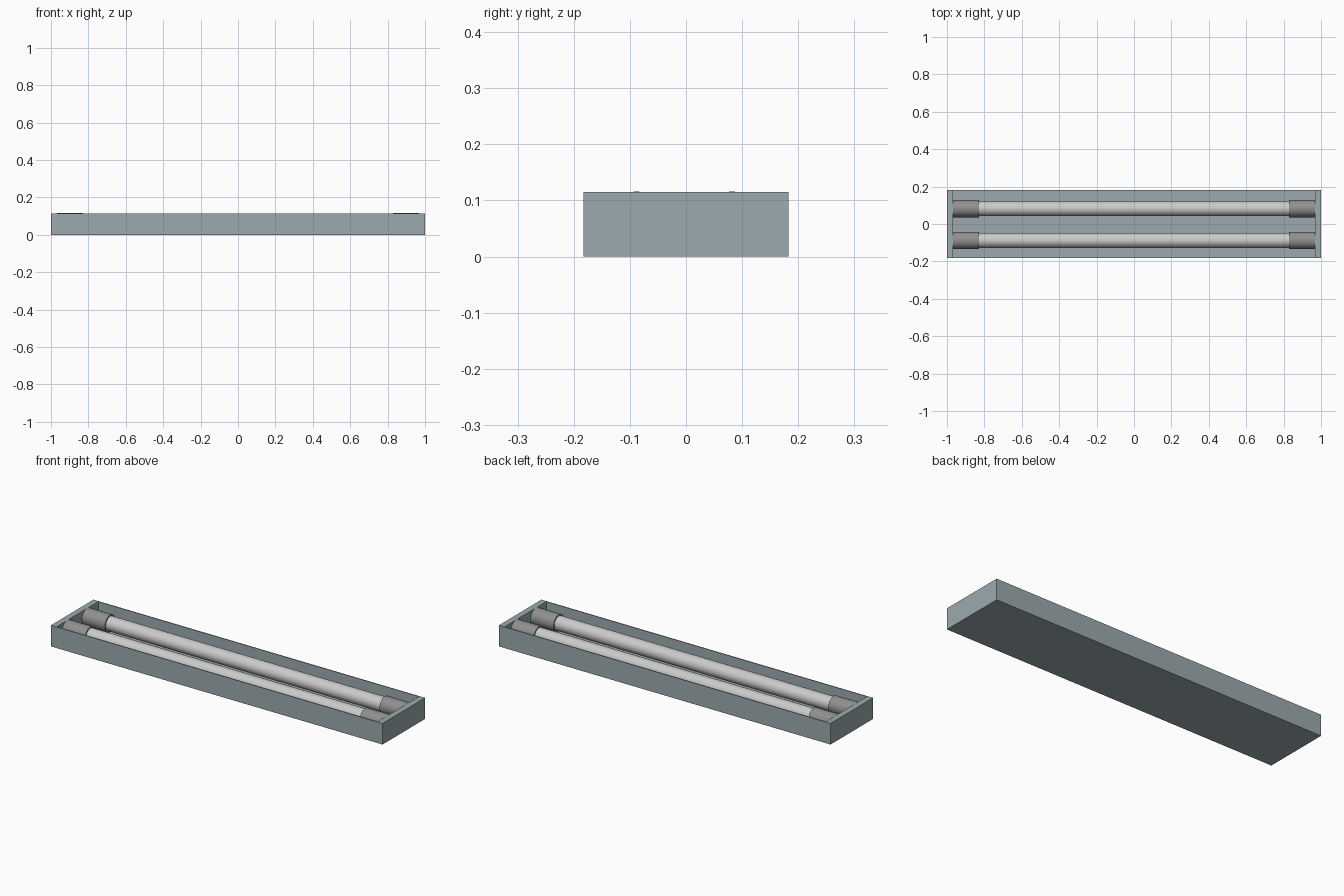
import bpy, bmesh, math
from mathutils import Matrix

if "Cube" in bpy.data.objects:
    bpy.data.objects.remove(bpy.data.objects["Cube"])

HALF_L, HALF_W, HEIGHT = 1.0, 0.183, 0.115
END_T, SIDE_T, FLOOR_T = 0.033, 0.005, 0.005


def material(name, rgb):
    m = bpy.data.materials.new(name)
    m.diffuse_color = (*rgb, 1)
    m.use_nodes = True
    m.node_tree.nodes["Principled BSDF"].inputs["Base Color"].default_value = m.diffuse_color
    return m


def finish(bm, name, mat):
    bmesh.ops.recalc_face_normals(bm, faces=bm.faces)
    me = bpy.data.meshes.new(name)
    bm.to_mesh(me)
    bm.free()
    if mat:
        me.materials.append(mat)
    ob = bpy.data.objects.new(name, me)
    bpy.context.collection.objects.link(ob)
    return ob


def rod(name, x0, x1, y, z, r, mat=None):
    bm = bmesh.new()
    m = Matrix.Translation(((x0 + x1) / 2, y, z)) @ Matrix.Rotation(math.pi / 2, 4, 'Y')
    bmesh.ops.create_cone(bm, cap_ends=True, segments=32, radius1=r, radius2=r,
                          depth=x1 - x0, matrix=m)
    ob = finish(bm, name, mat)
    bpy.context.view_layer.objects.active = ob
    ob.select_set(True)
    bpy.ops.object.shade_smooth_by_angle(angle=math.radians(40))
    ob.select_set(False)


housing_mat = material("housing_blue_grey", (0.33, 0.40, 0.42))
cap_mat = material("cap_grey", (0.28, 0.28, 0.28))

# Open tray: box whose top face is inset and pushed down to the floor
bm = bmesh.new()
bmesh.ops.create_cube(bm, size=1, matrix=Matrix.Translation((0, 0, HEIGHT / 2))
                      @ Matrix.Diagonal((2 * HALF_L, 2 * HALF_W, HEIGHT, 1)))
top = max(bm.faces, key=lambda f: f.calc_center_median().z)
bmesh.ops.inset_individual(bm, faces=[top], thickness=0.004)
for v in top.verts:
    v.co.x = math.copysign(HALF_L - END_T, v.co.x)
    v.co.y = math.copysign(HALF_W - SIDE_T, v.co.y)
well = bmesh.ops.extrude_discrete_faces(bm, faces=[top])["faces"][0]
for v in well.verts:
    v.co.z = FLOOR_T
finish(bm, "housing_tray", housing_mat)

# Two lamp tubes with a thicker cap at each end
for side, y in (("front", -0.088), ("back", 0.082)):
    rod(f"{side}_tube", -0.83, 0.83, y, 0.07, 0.039)
    for end, x0, x1 in (("left", -0.968, -0.828), ("right", 0.828, 0.968)):
        rod(f"{side}_{end}_cap", x0, x1, y, 0.07, 0.046, cap_mat)
